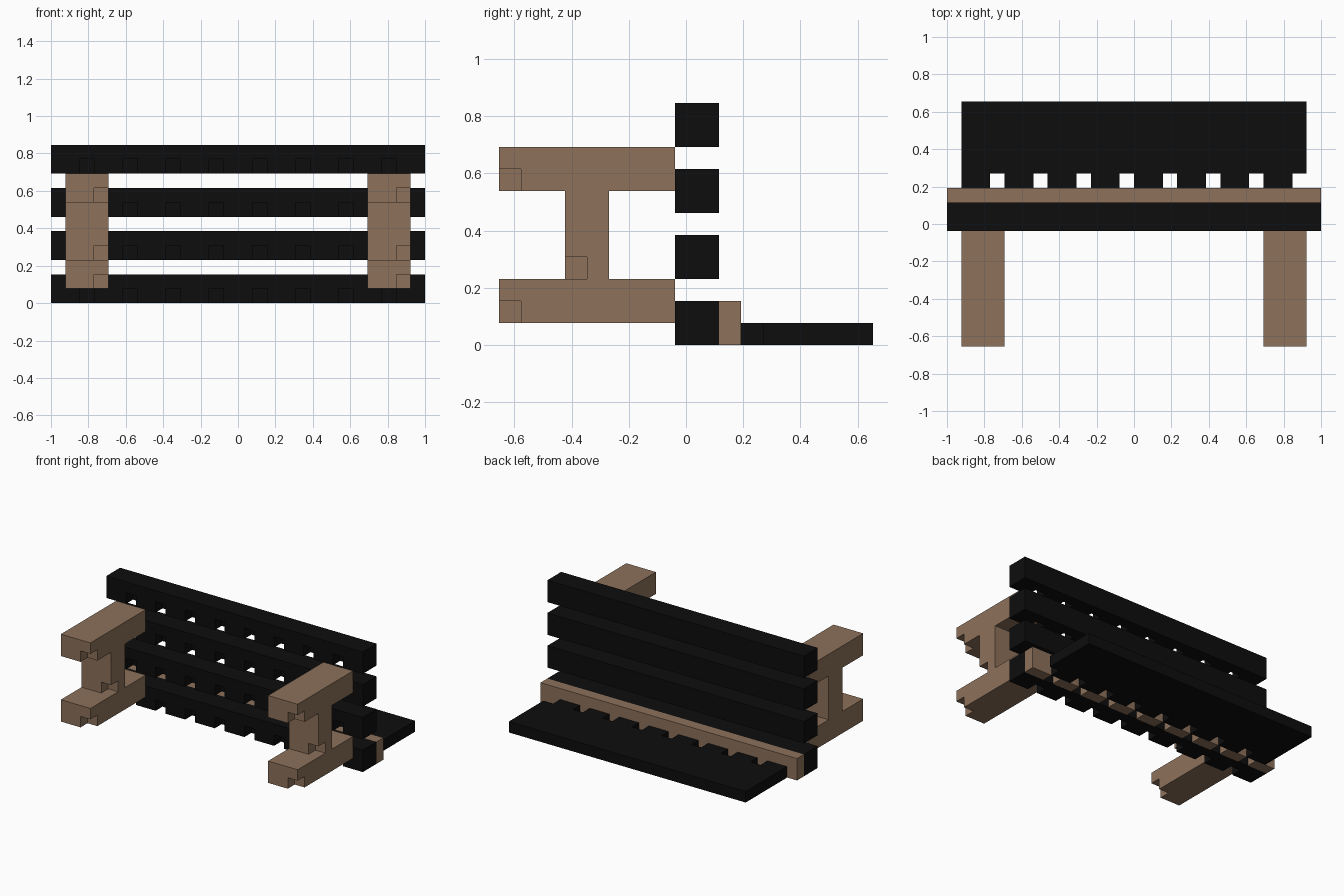
import bpy, bmesh, math
from mathutils import Vector

if "Cube" in bpy.data.objects:
    bpy.data.objects.remove(bpy.data.objects["Cube"], do_unlink=True)

U = 1 / 13  # one block unit


def material(name, rgb):
    m = bpy.data.materials.new(name)
    m.use_nodes = True
    m.diffuse_color = (*rgb, 1)
    bsdf = m.node_tree.nodes["Principled BSDF"]
    bsdf.inputs["Base Color"].default_value = (*rgb, 1)
    bsdf.inputs["Roughness"].default_value = 0.9
    return m


black = material("black", (0.004, 0.004, 0.004))
brown = material("wood brown", (0.266, 0.166, 0.104))


def notched_beam(name, low, size, mat):
    """Block beam with a unit notch in the lower front edge at every third unit along x."""
    nx, ny, nz = size
    cells = {(x, y, z) for x in range(nx) for y in range(ny) for z in range(nz)}
    cells -= {(x, 0, 0) for x in range(2, nx, 3)}
    bm = bmesh.new()
    for cell in cells:
        centre = Vector(cell) + Vector((0.5, 0.5, 0.5))
        for axis in range(3):
            for sign in (-1, 1):
                n = Vector((0, 0, 0))
                n[axis] = sign
                if tuple(int(a + b) for a, b in zip(cell, n)) in cells:
                    continue
                # outward quad on an exposed side
                u = Vector((0, 0, 0))
                u[(axis + 1) % 3] = 0.5
                w = n.cross(u)
                c = centre + n * 0.5
                bm.faces.new([bm.verts.new(c + d) for d in (-u - w, u - w, u + w, -u + w)])
    bmesh.ops.remove_doubles(bm, verts=bm.verts[:], dist=0.001)
    bmesh.ops.dissolve_limit(bm, angle_limit=math.radians(1),
                             verts=bm.verts[:], edges=bm.edges[:])
    for v in bm.verts:
        v.co = (v.co + Vector(low)) * U
    mesh = bpy.data.meshes.new(name)
    bm.to_mesh(mesh)
    bm.free()
    mesh.materials.append(mat)
    obj = bpy.data.objects.new(name, mesh)
    bpy.context.collection.objects.link(obj)
    return obj


# Four stacked slats with one-unit gaps
for i in range(4):
    notched_beam(f"slat_{i + 1}", (-13, -0.5, 3 * i), (26, 2, 2), black)

# Beam and low plate behind the slats
notched_beam("rear_beam", (-13, 1.5, 0), (26, 1, 2), brown)
notched_beam("rear_plate", (-12, 2.5, 0), (24, 6, 1), black)

# Front supports: lower rail, post and upper rail at each side
for side, x in (("right", -12), ("left", 9)):
    notched_beam(f"{side}_lower_rail", (x, -8.5, 1), (3, 8, 2), brown)
    notched_beam(f"{side}_post", (x, -5.5, 3), (3, 2, 4), brown)
    notched_beam(f"{side}_upper_rail", (x, -8.5, 7), (3, 8, 2), brown)
